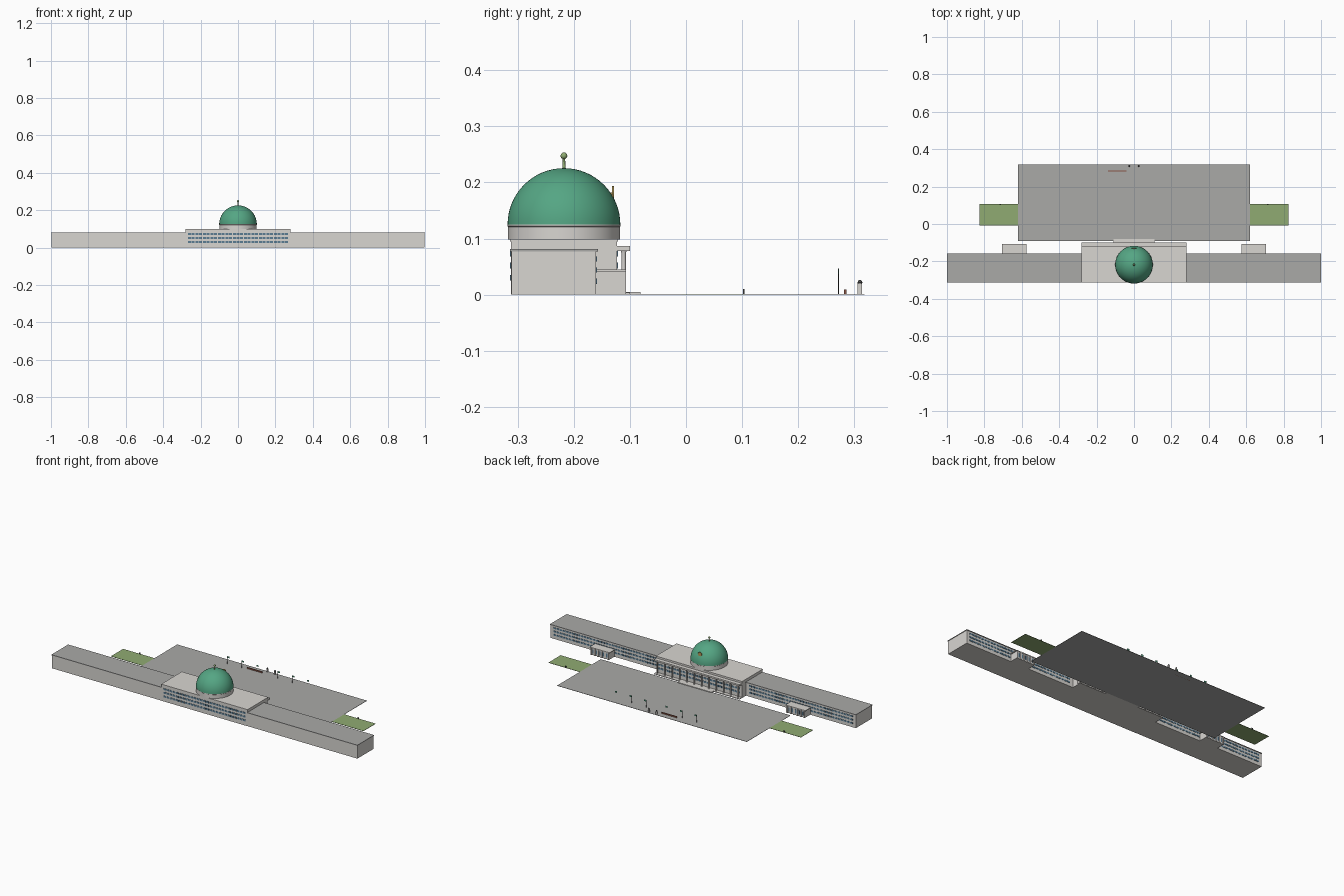
import bpy, math

if "Cube" in bpy.data.objects:
    bpy.data.objects.remove(bpy.data.objects["Cube"])


def material(name, r, g, b):
    m = bpy.data.materials.new(name)
    m.diffuse_color = (r, g, b, 1)
    m.use_nodes = True
    m.node_tree.nodes["Principled BSDF"].inputs["Base Color"].default_value = m.diffuse_color
    return m


STONE = material("pale stone", 0.69, 0.67, 0.64)
GREY = material("paving grey", 0.40, 0.40, 0.39)
TEAL = material("dome green", 0.09, 0.38, 0.23)
GRASS = material("lawn green", 0.28, 0.41, 0.17)
GLASS = material("window blue", 0.10, 0.20, 0.29)
GOLD = material("gold", 0.45, 0.32, 0.10)
BRICK = material("red brown", 0.25, 0.09, 0.06)
DARK = material("dark metal", 0.07, 0.07, 0.07)


def mesh_object(name, verts, faces, mat):
    me = bpy.data.meshes.new(name)
    me.from_pydata(verts, [], faces)
    me.materials.append(mat)
    ob = bpy.data.objects.new(name, me)
    bpy.context.collection.objects.link(ob)
    return ob


def box(name, x, y, z, mat):
    """Box from (min, max) ranges."""
    v = [(a, b, c) for a in x for b in y for c in z]
    f = [(0, 1, 3, 2), (4, 6, 7, 5), (0, 4, 5, 1),
         (2, 3, 7, 6), (0, 2, 6, 4), (1, 5, 7, 3)]
    return mesh_object(name, v, f, mat)


def lathe(name, profile, center, mat, n=48):
    """Revolve (radius, height) points around a vertical axis."""
    v, f = [], []
    for r, z in profile:
        for i in range(n):
            a = 2 * math.pi * i / n
            v.append((center[0] + r * math.cos(a), center[1] + r * math.sin(a), z))
    for k in range(len(profile) - 1):
        for i in range(n):
            j = (i + 1) % n
            f.append((k * n + i, k * n + j, (k + 1) * n + j, (k + 1) * n + i))
    f.append(tuple(reversed(range(n))))
    f.append(tuple(range((len(profile) - 1) * n, len(profile) * n)))
    ob = mesh_object(name, v, f, mat)
    bpy.ops.object.select_all(action='DESELECT')
    bpy.context.view_layer.objects.active = ob
    ob.select_set(True)
    bpy.ops.object.shade_smooth_by_angle(angle=math.radians(35))
    return ob


def repeat(ob, count, step):
    m = ob.modifiers.new("repeat", 'ARRAY')
    m.count = count
    m.use_relative_offset = False
    m.use_constant_offset = True
    m.constant_offset_displace = (step, 0, 0)


def mirror(ob):
    """Mirror across x = 0."""
    ob.modifiers.new("mirror", 'MIRROR').use_axis[0] = True


def window_row(name, x0, x1, count, y, z, height, both=False):
    step = (x1 - x0) / count
    ob = box(name, (x0 + step * 0.1, x0 + step * 0.9), (y - 0.0015, y + 0.0015),
             (z - height / 2, z + height / 2), GLASS)
    repeat(ob, count, step)
    if both:
        mirror(ob)


# Grounds
box("plaza", (-0.62, 0.62), (-0.09, 0.318), (0, 0.0015), GREY)
mirror(box("lawn", (0.62, 0.825), (-0.008, 0.106), (0, 0.0015), GRASS))
mirror(box("lawn_marker", (0.71, 0.718), (0.1015, 0.1045), (0, 0.01), DARK))

# Long side wings with roof slabs
mirror(box("wing", (0.28, 0.998), (-0.311, -0.16), (0, 0.077), STONE))
mirror(box("wing_roof", (0.28, 1.0), (-0.314, -0.157), (0.077, 0.081), GREY))
for i, z in enumerate((0.024, 0.044, 0.064)):
    window_row(f"wing_windows_{i}", 0.30, 0.98, 34, -0.16, z, 0.009, True)

# Central block and its windows
box("central_block", (-0.28, 0.28), (-0.312, -0.123), (0, 0.095), STONE)
box("central_roof", (-0.282, 0.282), (-0.314, -0.121), (0.095, 0.099), STONE)
for i, z in enumerate((0.030, 0.052, 0.073)):
    window_row(f"rear_windows_{i}", -0.27, 0.27, 27, -0.312, z, 0.010)
    window_row(f"court_windows_{i}", -0.27, 0.27, 27, -0.123, z, 0.010)

# Colonnade on the courtyard side
box("portico_roof", (-0.28, 0.28), (-0.123, -0.10), (0.078, 0.087), STONE)
repeat(lathe("portico_column", [(0.005, 0), (0.004, 0.004), (0.004, 0.074),
             (0.005, 0.078)], (-0.264, -0.111), STONE, 12), 12, 0.048)
box("portico_floor", (-0.28, 0.28), (-0.123, -0.10), (0, 0.004), STONE)
box("entrance_step", (-0.11, 0.11), (-0.123, -0.081), (0, 0.005), STONE)

# Side entrance pavilions
mirror(box("pavilion", (0.58, 0.70), (-0.16, -0.111), (0, 0.041), STONE))
mirror(box("pavilion_roof", (0.575, 0.705), (-0.16, -0.107), (0.041, 0.045), STONE))
ob = box("pavilion_pier", (0.580, 0.588), (-0.111, -0.107), (0, 0.041), STONE)
repeat(ob, 6, 0.0224)
mirror(ob)
ob = box("pavilion_window", (0.5915, 0.599), (-0.1115, -0.110), (0.010, 0.034), GLASS)
repeat(ob, 5, 0.0224)
mirror(ob)

# Drum, dome and finial
C = (0, -0.2175)
lathe("drum", [(0.100, 0.098), (0.100, 0.121), (0.101, 0.122), (0.101, 0.125)],
      C, STONE, 64)
lathe("dome", [(0.1005 * math.cos(a), 0.125 + 0.1005 * math.sin(a))
               for a in [math.pi / 2 * i / 16 * 0.995 for i in range(17)]], C, TEAL, 64)
lathe("finial_rod", [(0.003, 0.222), (0.002, 0.245)], C, GRASS, 12)
lathe("finial_ball", [(0.006 * math.sin(a), 0.2475 - 0.006 * math.cos(a))
                      for a in [0.05 + (math.pi - 0.1) * i / 10 for i in range(11)]],
      C, GRASS, 16)

# Round emblem on the courtyard side of the dome
emblem = lathe("dome_emblem", [(0.0125, -0.0015), (0.0125, 0.0015)], (0, 0), GOLD, 24)
emblem.rotation_euler = (math.radians(90), 0, 0)
emblem.location = (0, -0.130, 0.181)
box("emblem_bracket", (-0.004, 0.004), (-0.145, -0.130), (0.174, 0.182), GOLD)

# Flagpoles on the plaza
for i, x in enumerate((-0.26, -0.165, -0.07, 0.07, 0.165, 0.26)):
    lathe(f"flagpole_{i}", [(0.0008, 0), (0.0008, 0.047)], (x, 0.272), DARK, 8)
    box(f"flag_{i}", (x, x + 0.014), (0.2716, 0.2724), (0.037, 0.046), TEAL)

# Low name wall and two gate posts
box("low_wall", (-0.14, -0.04), (0.282, 0.286), (0, 0.009), BRICK)
for i, x in enumerate((-0.025, 0.025)):
    box(f"gate_post_{i}", (x - 0.004, x + 0.004), (0.306, 0.314), (0, 0.020), STONE)
    lathe(f"gate_post_cap_{i}", [(0.004, 0.020), (0.0045, 0.022), (0.002, 0.026)],
          (x, 0.310), DARK, 12)
